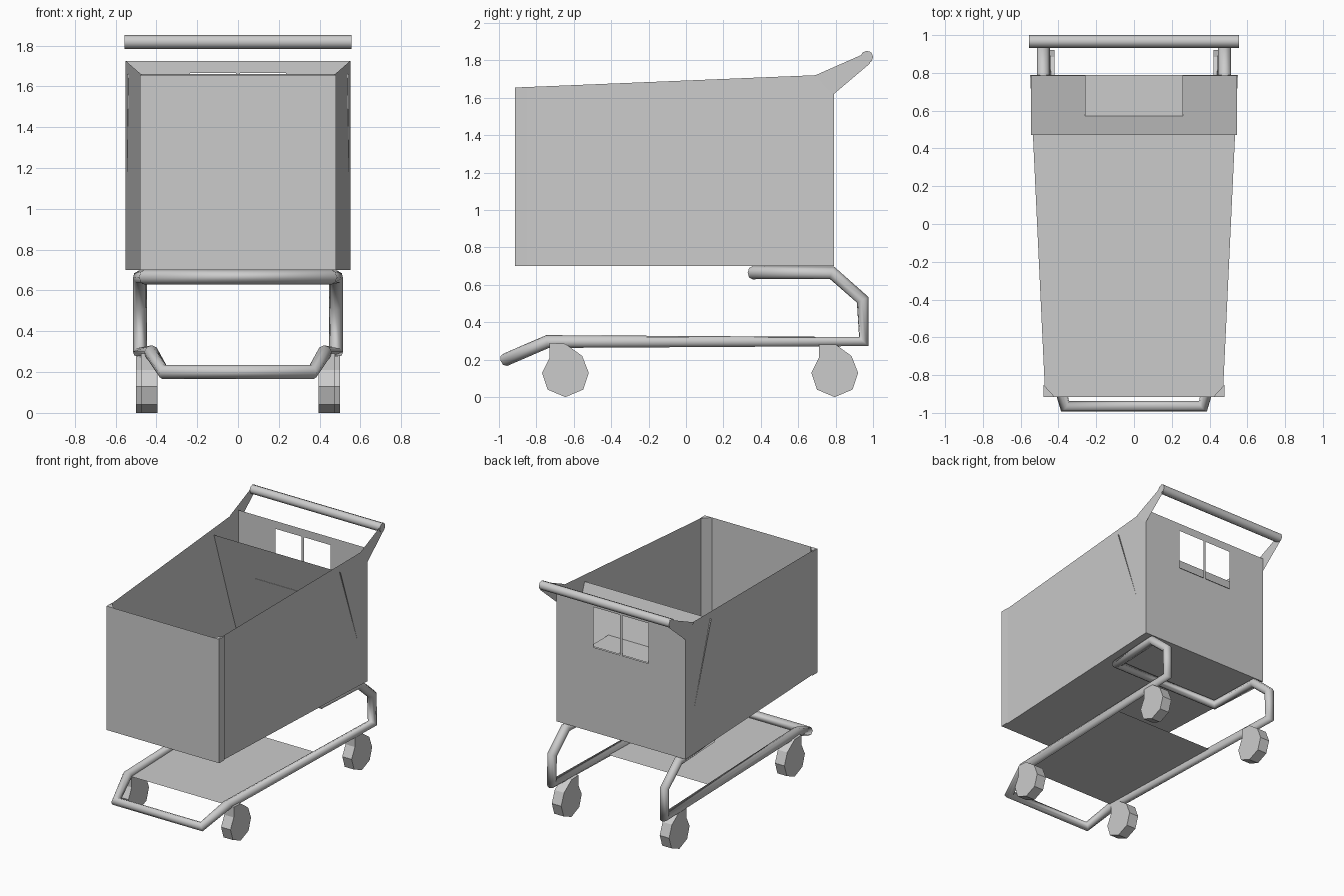
import bpy
import bmesh

cube = bpy.data.objects.get("Cube")
if cube:
    bpy.data.objects.remove(cube)

metal = bpy.data.materials.new("light_grey_metal")
metal.use_nodes = True
GREY = (0.6, 0.6, 0.6, 1)
metal.diffuse_color = GREY
metal.node_tree.nodes["Principled BSDF"].inputs["Base Color"].default_value = GREY


def finish(name, data):
    data.materials.append(metal)
    obj = bpy.data.objects.new(name, data)
    bpy.context.collection.objects.link(obj)
    return obj


def sheets(name, polygons):
    """Thin panels, one face per polygon."""
    bm = bmesh.new()
    for points in polygons:
        bm.faces.new([bm.verts.new(p) for p in points])
    bmesh.ops.remove_doubles(bm, verts=bm.verts, dist=0.0001)
    mesh = bpy.data.meshes.new(name)
    bm.to_mesh(mesh)
    bm.free()
    return finish(name, mesh)


def prism(name, outline, offset):
    """Closed solid swept from an outline along an offset."""
    bm = bmesh.new()
    face = bm.faces.new([bm.verts.new(p) for p in outline])
    swept = bmesh.ops.extrude_face_region(bm, geom=[face])["geom"]
    moved = [v for v in swept if isinstance(v, bmesh.types.BMVert)]
    bmesh.ops.translate(bm, verts=moved, vec=offset)
    bmesh.ops.recalc_face_normals(bm, faces=bm.faces)
    mesh = bpy.data.meshes.new(name)
    bm.to_mesh(mesh)
    bm.free()
    return finish(name, mesh)


def tube(name, path, radius, closed=False):
    """Round eight-sided tube along a path."""
    curve = bpy.data.curves.new(name, "CURVE")
    curve.dimensions = "3D"
    curve.bevel_depth = radius
    curve.bevel_resolution = 2
    curve.use_fill_caps = True
    spline = curve.splines.new("POLY")
    spline.points.add(len(path) - 1)
    for point, co in zip(spline.points, path):
        point.co = (*co, 1)
    spline.use_cyclic_u = closed
    spline.use_smooth = True
    return finish(name, curve)


FRONT, BACK = -0.915, 0.79
FLOOR, FRONT_TOP, BACK_TOP = 0.70, 1.655, 1.725
FRONT_X, BACK_X = 0.47, 0.55

# Basket floor and front panel
sheets("basket_floor", [[(-FRONT_X, FRONT, FLOOR), (-BACK_X, BACK, FLOOR),
                         (BACK_X, BACK, FLOOR), (FRONT_X, FRONT, FLOOR)]])
sheets("basket_front", [[(-0.48, FRONT, FLOOR), (0.48, FRONT, FLOOR),
                         (0.48, FRONT, FRONT_TOP), (-0.48, FRONT, FRONT_TOP)]])

# Back panel with two leg openings
xs = [BACK_X, 0.235, 0.01, -0.01, -0.235, -BACK_X]
zs = [FLOOR, 1.355, 1.665, BACK_TOP]
cells = []
for i in range(5):
    for j in range(3):
        if j == 1 and i in (1, 3):
            continue
        cells.append([(xs[i], BACK, zs[j]), (xs[i + 1], BACK, zs[j]),
                      (xs[i + 1], BACK, zs[j + 1]), (xs[i], BACK, zs[j + 1])])
sheets("basket_back", cells)

# Tilted child-seat backrest and its flat seat
sheets("seat_backrest", [[(-0.545, 0.47, 1.66), (-0.545, 0.785, 0.74),
                          (0.545, 0.785, 0.74), (0.545, 0.47, 1.66)]])
sheets("child_seat", [[(-0.26, 0.57, 1.36), (0.26, 0.57, 1.36),
                       (0.26, BACK, 1.36), (-0.26, BACK, 1.36)]])

# Wheel with its fork, as one faceted outline around the axle
wheel_profile = [(-0.085, 0.29), (0.0, 0.285), (0.09, 0.22), (0.125, 0.13), (0.095, 0.04),
                 (0.0, 0.0), (-0.095, 0.04), (-0.125, 0.13), (-0.085, 0.21)]

for side, label in ((1, "left"), (-1, "right")):
    # Side wall, corner post and handle bracket
    wall = [(side * FRONT_X, FRONT, FLOOR), (side * BACK_X, BACK, FLOOR),
            (side * BACK_X, BACK, BACK_TOP), (side * FRONT_X, FRONT, FRONT_TOP)]
    bracket = [(side * 0.551, y, z) for y, z in
               ((0.69, 1.72), (0.75, 1.65), (0.79, 1.62), (0.985, 1.785), (0.985, 1.85))]
    sheets(label + "_basket_side", [wall[::side]])
    sheets(label + "_handle_bracket", [bracket[::side]])
    prism(label + "_corner_post",
          [(side * 0.48, FRONT, FLOOR), (side * 0.48, FRONT + 0.065, FLOOR),
           (side * 0.42, FRONT, FLOOR)], (0, 0, FRONT_TOP - FLOOR))
    # Wheels
    for end, y0, x0 in (("front", -0.645, 0.395), ("back", 0.795, 0.42)):
        prism(f"{label}_{end}_wheel", [(side * x0, y0 + y, z) for y, z in wheel_profile],
              (side * 0.08, 0, 0))

# Push handle
tube("push_handle", [(-0.555, 0.967, 1.818), (0.555, 0.967, 1.818)], 0.034)

# Bent undercarriage frame, one closed loop
half = [(0.46, 0.355, 0.665), (0.48, 0.78, 0.665), (0.48, 0.945, 0.52),
        (0.48, 0.95, 0.297), (0.425, -0.74, 0.297), (0.365, -0.965, 0.2)]
loop = half + [(-x, y, z) for x, y, z in reversed(half)]
tube("lower_frame", loop, 0.035, closed=True)

# Lower shelf
sheets("lower_shelf", [[(-0.425, -0.74, 0.297), (0.425, -0.74, 0.297),
                        (0.46, 0.33, 0.297), (-0.46, 0.33, 0.297)]])
